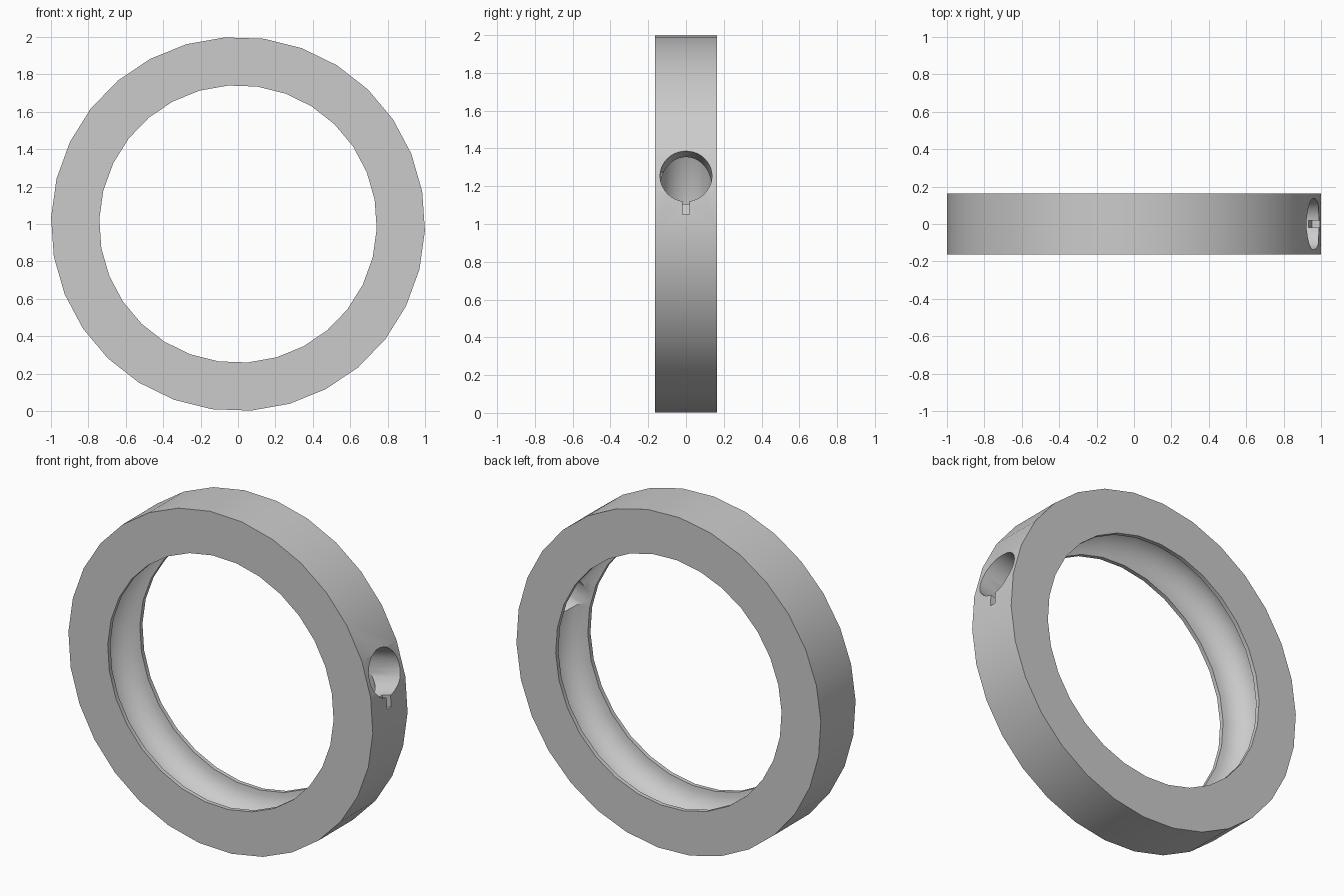
import bpy
import bmesh
from math import radians, sin, cos, pi
from mathutils import Matrix, Vector

if "Cube" in bpy.data.objects:
    bpy.data.objects.remove(bpy.data.objects["Cube"])

OUTER, INNER, HALF = 1.0, 0.742, 0.163
BALL = 0.138                      # radius of raceway and filling hole
SEGMENTS = 30
TILT = radians(14.8)              # angle of the filling hole above horizontal
centre = Vector((0, 0, 1))

steel = bpy.data.materials.new("steel grey")
steel.use_nodes = True
steel.diffuse_color = (0.6, 0.6, 0.6, 1)
steel.node_tree.nodes["Principled BSDF"].inputs["Base Color"].default_value = (0.6, 0.6, 0.6, 1)


def make_object(name, bm):
    bmesh.ops.recalc_face_normals(bm, faces=bm.faces)
    mesh = bpy.data.meshes.new(name)
    bm.to_mesh(mesh)
    bm.free()
    mesh.materials.append(steel)
    obj = bpy.data.objects.new(name, mesh)
    bpy.context.collection.objects.link(obj)
    return obj


# Ring section: outer wall, flat sides, narrow lips and a round ball raceway
profile = [(INNER, -HALF), (OUTER, -HALF), (OUTER, HALF), (INNER, HALF)]
for i in range(17):
    a = pi * i / 16
    profile.append((INNER + BALL * sin(a), BALL * cos(a)))

bm = bmesh.new()
loops = []
for s in range(SEGMENTS):
    a = 2 * pi * s / SEGMENTS - radians(2)
    loops.append([bm.verts.new((r * cos(a), y, 1 + r * sin(a))) for r, y in profile])
for s in range(SEGMENTS):
    here, there = loops[s], loops[(s + 1) % SEGMENTS]
    for i in range(len(profile)):
        j = (i + 1) % len(profile)
        bm.faces.new((here[i], here[j], there[j], there[i]))
ring = make_object("outer_bearing_ring", bm)

# Frame whose x axis runs out along the filling hole
frame = Matrix.Translation(centre) @ Matrix.Rotation(-TILT, 4, 'Y')

# Round filling hole
bm = bmesh.new()
bmesh.ops.create_cone(bm, cap_ends=True, segments=40, radius1=BALL - 0.0005,
                      radius2=BALL - 0.0005, depth=0.5,
                      matrix=frame @ Matrix.Translation((0.95, 0, 0)) @ Matrix.Rotation(pi / 2, 4, 'Y'))
hole = make_object("filling_hole_cutter", bm)

# Small locating slot below the hole
bm = bmesh.new()
bmesh.ops.create_cube(bm, size=1, matrix=frame @ Matrix.Translation((1.03, 0, -0.152))
                      @ Matrix.Diagonal((0.2, 0.037, 0.106, 1)))
slot = make_object("locating_slot_cutter", bm)

for cutter in (hole, slot):
    cut = ring.modifiers.new(cutter.name, 'BOOLEAN')
    cut.operation = 'DIFFERENCE'
    cut.solver = 'EXACT'
    cut.object = cutter
    cutter.hide_render = True

# Apply the cuts, then discard the cutters
bpy.context.view_layer.update()
cut_mesh = bpy.data.meshes.new_from_object(ring.evaluated_get(bpy.context.evaluated_depsgraph_get()))
ring.modifiers.clear()
ring.data = cut_mesh
for cutter in (hole, slot):
    bpy.data.objects.remove(cutter)

bpy.ops.object.select_all(action='DESELECT')
ring.select_set(True)
bpy.context.view_layer.objects.active = ring
bpy.ops.object.shade_smooth_by_angle(angle=radians(30))
